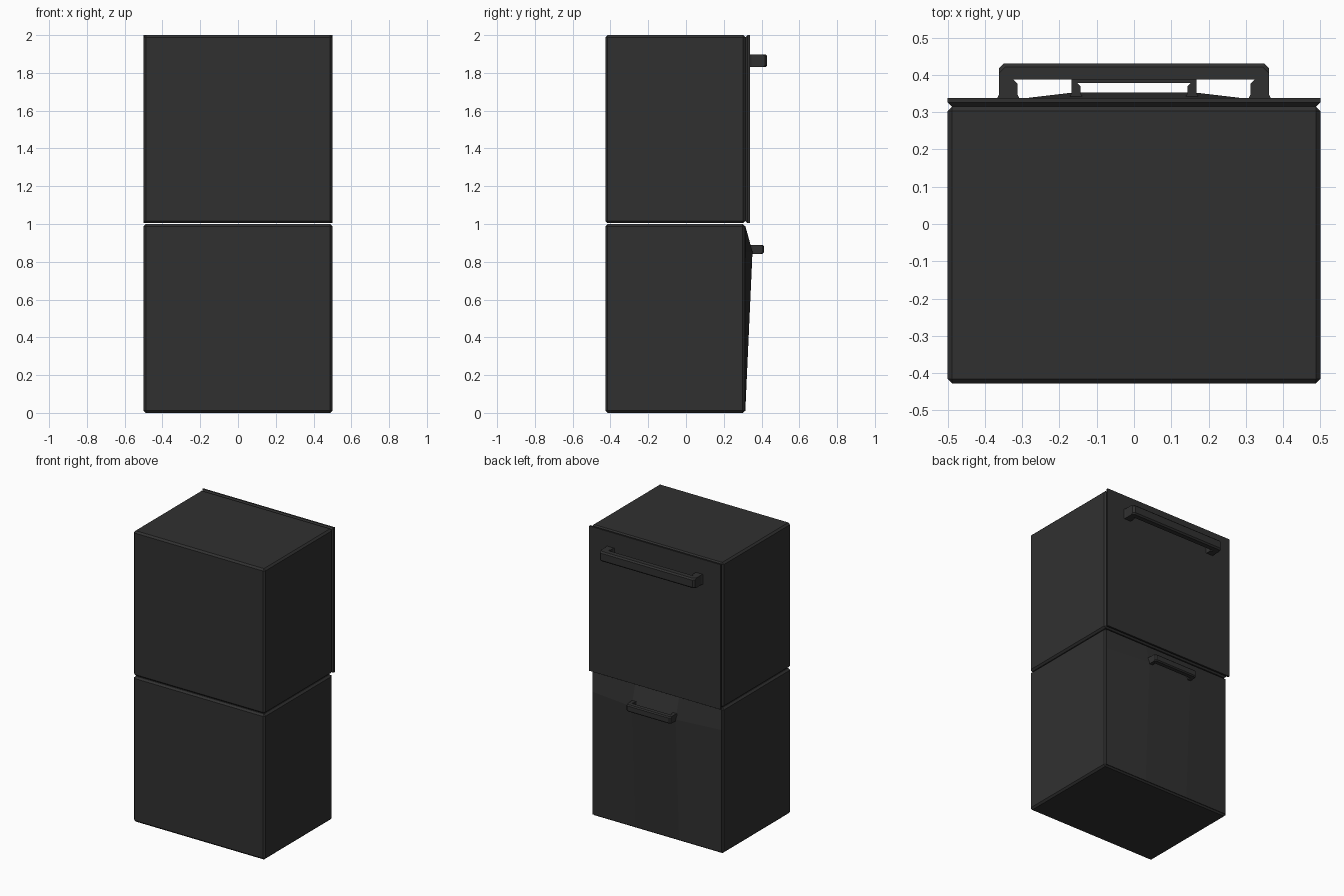
import bpy, bmesh

if "Cube" in bpy.data.objects:
    bpy.data.objects.remove(bpy.data.objects["Cube"])

mat = bpy.data.materials.new("charcoal")
mat.diffuse_color = (0.03, 0.03, 0.03, 1)
mat.use_nodes = True
mat.node_tree.nodes["Principled BSDF"].inputs["Base Color"].default_value = mat.diffuse_color


def finish(name, bm):
    bmesh.ops.recalc_face_normals(bm, faces=bm.faces)
    me = bpy.data.meshes.new(name)
    bm.to_mesh(me)
    bm.free()
    me.materials.append(mat)
    ob = bpy.data.objects.new(name, me)
    bpy.context.collection.objects.link(ob)
    return ob


def box(name, x, y0, y1, z0, z1, bevel, pick=lambda e: True):
    """Chamfered box, symmetric in x; pick selects which edges to chamfer."""
    bm = bmesh.new()
    bmesh.ops.create_cube(bm, size=1)
    for v in bm.verts:
        v.co = (x if v.co.x > 0 else -x,
                y1 if v.co.y > 0 else y0,
                z1 if v.co.z > 0 else z0)
    edges = [e for e in bm.edges if pick(e)]
    bmesh.ops.bevel(bm, geom=edges, offset=bevel, segments=1, affect='EDGES')
    return finish(name, bm)


def handle(name, x, post, y0, y_bar, y1, z0, z1, c):
    """U-shaped pull: half outline mirrored, extruded upward and chamfered."""
    half = [(x + c * 0.5, y0), (x, y0 + c), (x, y1 - c), (x - c, y1)]
    inner = [(x - post + c, y_bar), (x - post, y_bar - c),
             (x - post, y0 + c), (x - post - c * 0.5, y0)]
    right_in = inner[::-1]
    pts = half + [(-a, b) for a, b in half[::-1]]
    pts += [(-a, b) for a, b in right_in]
    pts += right_in[::-1]
    bm = bmesh.new()
    face = bm.faces.new([bm.verts.new((a, b, z0)) for a, b in pts])
    ext = bmesh.ops.extrude_face_region(bm, geom=[face])
    for v in ext["geom"]:
        if isinstance(v, bmesh.types.BMVert):
            v.co.z = z1
    # chamfer the long front edges of the pull
    edges = [e for e in bm.edges
             if all(v.co.y > y1 - c * 1.5 for v in e.verts)
             and abs(e.verts[0].co.z - e.verts[1].co.z) < 1e-5]
    bmesh.ops.bevel(bm, geom=edges, offset=c * 0.8, segments=1, affect='EDGES')
    return finish(name, bm)


# cabinets
box("lower_cabinet", 0.5, -0.427, 0.312, 0.0, 1.0, 0.012)
box("upper_cabinet", 0.5, -0.427, 0.315, 1.004, 2.0, 0.012)

# upper door slab, chamfered only around its back
box("upper_door", 0.5, 0.315, 0.338, 1.004, 2.0, 0.011,
    lambda e: all(v.co.y < 0.32 for v in e.verts))

# faceted bulging lower door
bm = bmesh.new()
xs = (-0.49, -0.167, 0.167, 0.49)
zs = (0.01, 0.852, 0.99)
grid = [[bm.verts.new((x, 0.352 if j == 1 and i in (1, 2) else 0.314, z))
         for i, x in enumerate(xs)] for j, z in enumerate(zs)]
for j in range(2):
    for i in range(3):
        bm.faces.new((grid[j][i], grid[j][i + 1],
                      grid[j + 1][i + 1], grid[j + 1][i]))
rim = bmesh.ops.extrude_edge_only(bm, edges=[e for e in bm.edges if e.is_boundary])
back = [g for g in rim["geom"] if isinstance(g, bmesh.types.BMVert)]
for v in back:
    v.co.y = 0.308
bmesh.ops.holes_fill(bm, edges=[e for e in bm.edges if e.is_boundary], sides=0)
finish("lower_door", bm)

# handles
handle("upper_handle", 0.362, 0.05, 0.335, 0.388, 0.43, 1.83, 1.898, 0.012)
handle("lower_handle", 0.168, 0.025, 0.342, 0.378, 0.413, 0.842, 0.89, 0.009)
